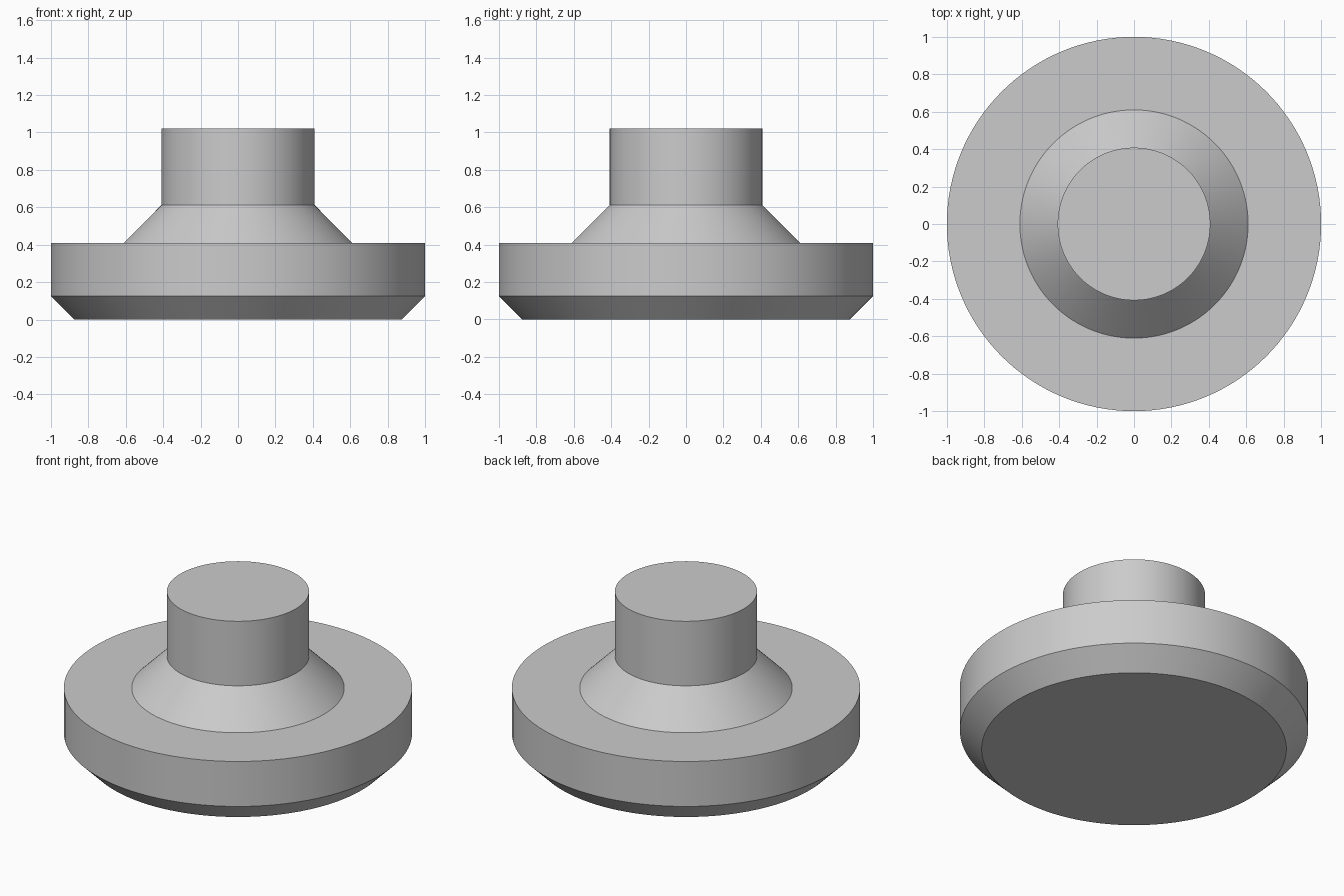
import bpy
import bmesh
import math

if "Cube" in bpy.data.objects:
    bpy.data.objects.remove(bpy.data.objects["Cube"], do_unlink=True)

SEGMENTS = 128

# Plain grey material
grey = bpy.data.materials.new("plain_grey")
grey.use_nodes = True
colour = (0.6, 0.6, 0.6, 1.0)
grey.diffuse_color = colour
grey.node_tree.nodes["Principled BSDF"].inputs["Base Color"].default_value = colour

# Half profile (radius, height): chamfered disc, sloped collar, round stem
profile = [(0, 0), (0.875, 0), (1, 0.125), (1, 0.41),
           (0.61, 0.41), (0.408, 0.613), (0.408, 1.022), (0, 1.022)]

# Revolve the profile about the vertical axis
bm = bmesh.new()
verts = [bm.verts.new((r, 0, z)) for r, z in profile]
edges = [bm.edges.new(pair) for pair in zip(verts, verts[1:])]
bmesh.ops.spin(bm, geom=verts + edges, cent=(0, 0, 0), axis=(0, 0, 1),
               angle=math.tau, steps=SEGMENTS, use_merge=True)
bmesh.ops.remove_doubles(bm, verts=bm.verts, dist=0.0001)

# Turn the flat triangle fans and the ledge into clean end caps
caps = [e for e in bm.edges if any(v.co.xy.length < 0.001 for v in e.verts)]
bmesh.ops.dissolve_edges(bm, edges=caps, use_verts=True)
bmesh.ops.recalc_face_normals(bm, faces=bm.faces)

mesh = bpy.data.meshes.new("stemmed_disc")
bm.to_mesh(mesh)
bm.free()
mesh.materials.append(grey)
knob = bpy.data.objects.new("stemmed_disc", mesh)
bpy.context.collection.objects.link(knob)

# Smooth round walls, crisp rims
bpy.ops.object.select_all(action="DESELECT")
knob.select_set(True)
bpy.context.view_layer.objects.active = knob
bpy.ops.object.shade_smooth_by_angle(angle=math.radians(30))
